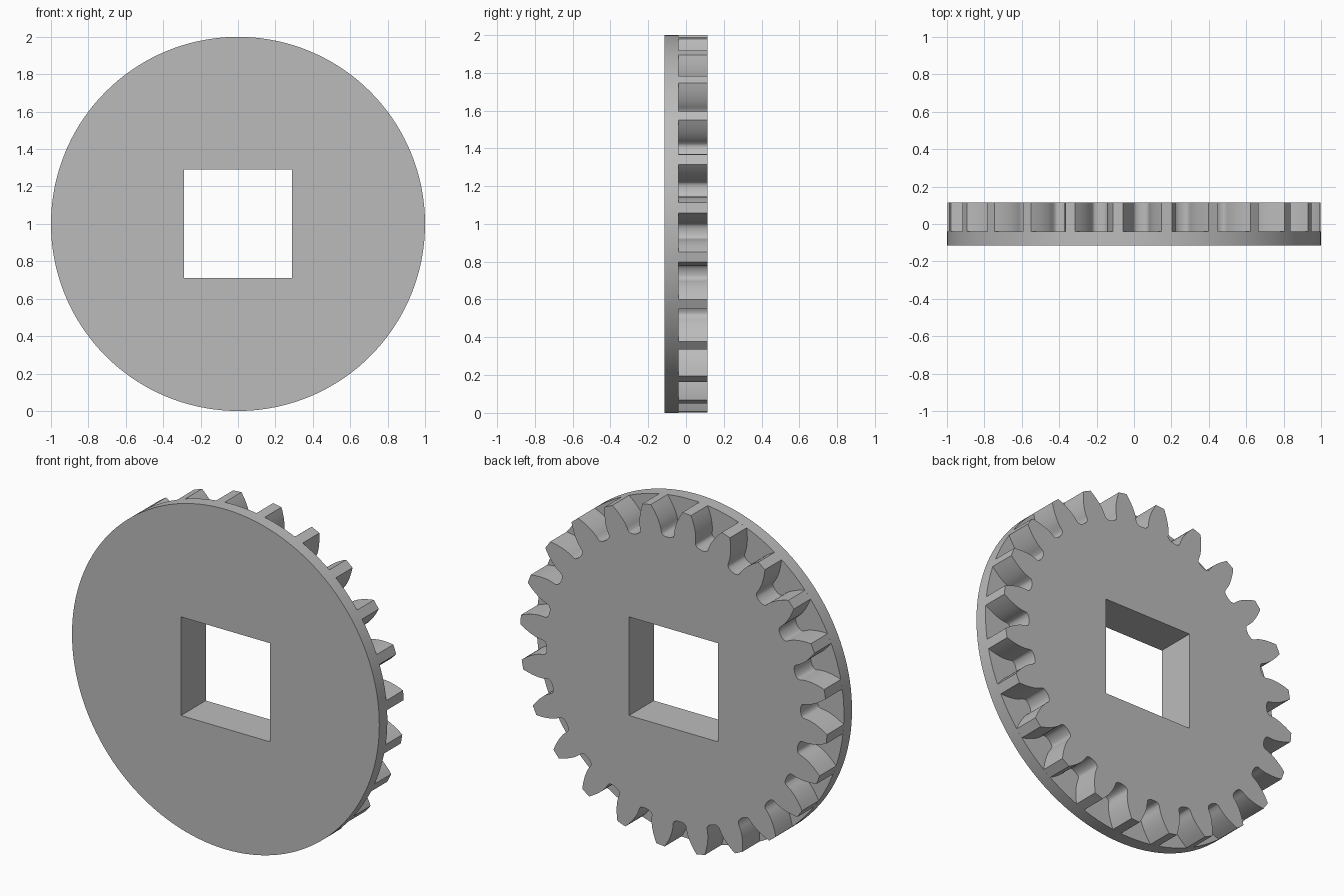
import bpy, bmesh
from math import sin, cos, tan, acos, pi, radians, sqrt

cube = bpy.data.objects.get("Cube")
if cube:
    bpy.data.objects.remove(cube, do_unlink=True)

CENTRE_Z = 1.0
HOLE_HALF = 0.29
FRONT_Y, STEP_Y, BACK_Y = -0.115, -0.04, 0.115
TEETH = 24
TIP_R = 1.0
MODULE = 2 * TIP_R / (TEETH + 2)
PITCH_R = MODULE * TEETH / 2
ROOT_R = PITCH_R - 1.25 * MODULE
PRESSURE = radians(20)
BASE_R = PITCH_R * cos(PRESSURE)
PHASE = radians(4.9)

# Plain grey material
grey = bpy.data.materials.new("plain grey")
grey.use_nodes = True
colour = (0.5, 0.5, 0.5, 1)
grey.diffuse_color = colour
grey.node_tree.nodes["Principled BSDF"].inputs["Base Color"].default_value = colour


def involute(angle):
    return tan(angle) - angle


def tooth_half_angle(r):
    return pi / (2 * TEETH) + involute(PRESSURE) - involute(acos(min(1, BASE_R / r)))


def polar(r, a):
    return r * cos(a), r * sin(a)


def circle_profile(count):
    return [polar(TIP_R, 2 * pi * i / count) for i in range(count)]


def gear_profile():
    # Involute flanks joined by rounded valleys
    steps = 7
    flank = [BASE_R + (TIP_R - BASE_R) * i / steps for i in range(steps + 1)]
    valley_half = pi / TEETH - tooth_half_angle(BASE_R)
    points = []
    for n in range(TEETH):
        mid = PHASE + 2 * pi * n / TEETH
        points += [polar(r, mid - tooth_half_angle(r)) for r in flank]
        points += [polar(r, mid + tooth_half_angle(r)) for r in reversed(flank)]
        valley_mid = mid + pi / TEETH
        for i in range(1, 10):
            t = pi * i / 10
            r = BASE_R - (BASE_R - ROOT_R) * sqrt(sin(t))
            points.append(polar(r, valley_mid - valley_half * cos(t)))
    return points


def holed_plate(name, outline, y0, y1):
    """Extrude an outline with a square hole from y0 to y1."""
    h = HOLE_HALF
    square = [(-h, -h), (h, -h), (h, h), (-h, h)]
    bm = bmesh.new()
    for loop in (outline, square):
        verts = [bm.verts.new((x, y0, z + CENTRE_Z)) for x, z in loop]
        for a, b in zip(verts, verts[1:] + verts[:1]):
            bm.edges.new((a, b))
    bmesh.ops.triangle_fill(bm, edges=bm.edges[:], use_beauty=True)
    extruded = bmesh.ops.extrude_face_region(bm, geom=bm.faces[:], use_keep_orig=True)
    moved = [v for v in extruded["geom"] if isinstance(v, bmesh.types.BMVert)]
    bmesh.ops.translate(bm, verts=moved, vec=(0, y1 - y0, 0))
    bmesh.ops.recalc_face_normals(bm, faces=bm.faces[:])
    mesh = bpy.data.meshes.new(name)
    bm.to_mesh(mesh)
    bm.free()
    mesh.materials.append(grey)
    obj = bpy.data.objects.new(name, mesh)
    bpy.context.collection.objects.link(obj)
    return obj


# Front flange disc and the toothed gear behind it
parts = [
    holed_plate("flange_disc", circle_profile(144), FRONT_Y, STEP_Y),
    holed_plate("spur_gear", gear_profile(), STEP_Y, BACK_Y),
]

# Smooth the curved walls, keep the rims and tooth tips crisp
bpy.ops.object.select_all(action="DESELECT")
for part in parts:
    part.select_set(True)
bpy.context.view_layer.objects.active = parts[0]
bpy.ops.object.shade_smooth_by_angle(angle=radians(35))
